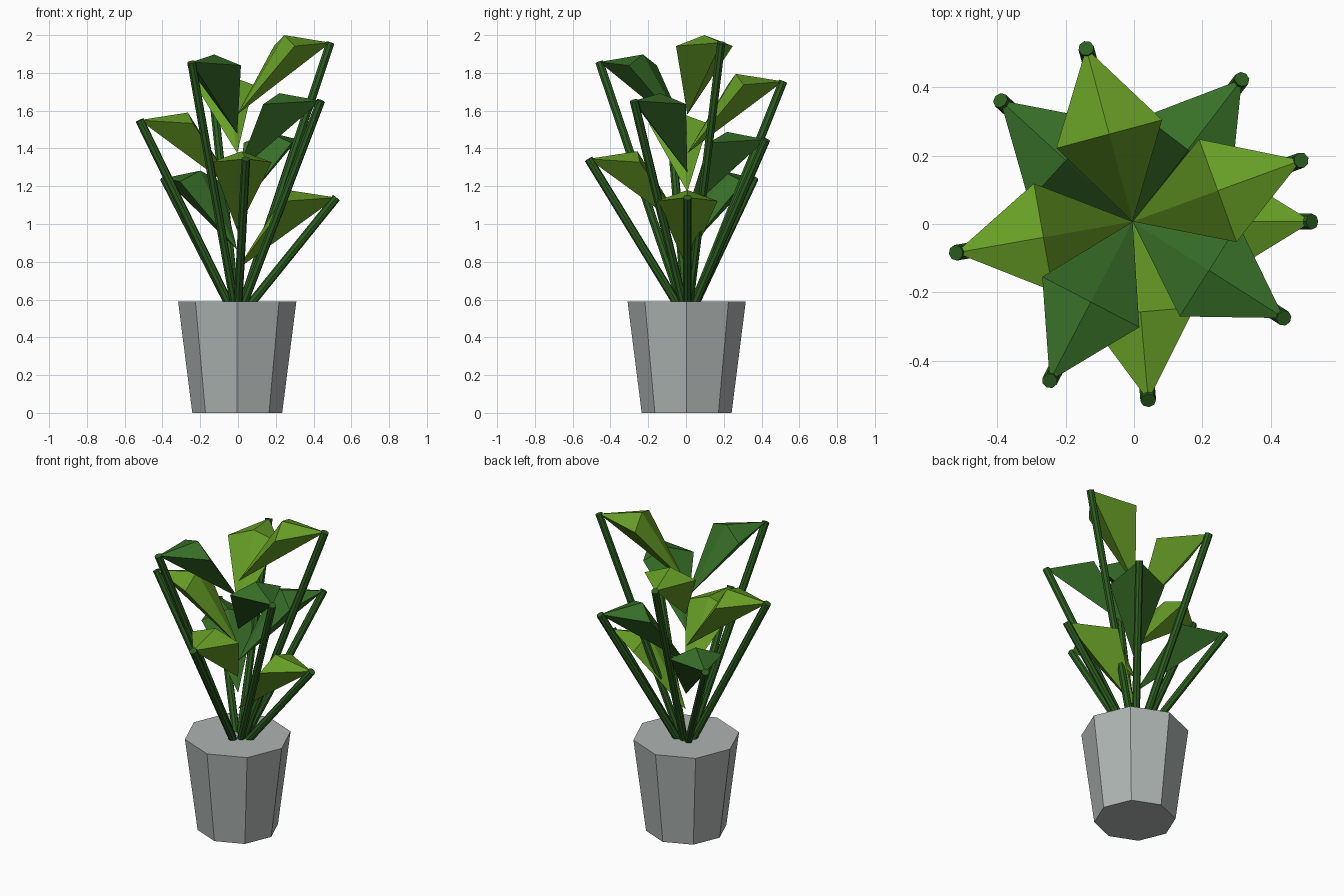
import bpy, bmesh, math
from mathutils import Vector

if "Cube" in bpy.data.objects:
    bpy.data.objects.remove(bpy.data.objects["Cube"])

CX, CY = -0.004, 0.007          # plant axis
POT_H = 0.59


def material(name, srgb):
    m = bpy.data.materials.new(name)
    lin = [((c / 255 + 0.055) / 1.055) ** 2.4 for c in srgb]
    m.diffuse_color = (*lin, 1)
    m.use_nodes = True
    m.node_tree.nodes["Principled BSDF"].inputs["Base Color"].default_value = m.diffuse_color
    return m


POT = material("pot_grey", (174, 181, 178))
STEM = material("stem_green", (44, 94, 32))
LIGHT = material("light_leaf_green", (104, 160, 38))
DARK = material("dark_leaf_green", (56, 112, 40))


def add_object(name, bm, mat):
    bmesh.ops.recalc_face_normals(bm, faces=bm.faces)
    me = bpy.data.meshes.new(name)
    bm.to_mesh(me)
    bm.free()
    me.materials.append(mat)
    ob = bpy.data.objects.new(name, me)
    bpy.context.collection.objects.link(ob)


def tube(name, a, b, r1, r2, sides, mat):
    """Capped straight tube from a to b."""
    a, b = Vector(a), Vector(b)
    d = b - a
    bm = bmesh.new()
    bmesh.ops.create_cone(bm, cap_ends=True, segments=sides,
                          radius1=r1, radius2=r2, depth=d.length)
    rot = d.to_track_quat('Z', 'Y')
    for v in bm.verts:
        v.co = rot @ v.co + (a + b) / 2
    add_object(name, bm, mat)


def leaf(name, angle, z, mat):
    """Folded leaf: inner point, tip, two sides, raised middle."""
    out = Vector((math.cos(angle), math.sin(angle), 0))
    side = Vector((-out.y, out.x, 0))

    def point(r, w, h):
        return bm.verts.new(Vector((CX, CY, z + h)) + out * r + side * w)

    bm = bmesh.new()
    base = point(0, 0, -0.38)
    tip = point(0.525, 0, 0)
    mid = point(0.265, 0, 0.04)
    for s in (1, -1):
        edge = point(0.265, 0.16 * s, -0.018)
        for tri in ((tip, mid, edge), (base, mid, edge), (tip, base, edge)):
            bm.faces.new(tri)
    add_object(name, bm, mat)


# Eight-sided flower pot
tube("pot", (CX, CY / 2, 0), (CX, CY / 2, POT_H), 0.238, 0.313, 8, POT)

# Nine stems and leaves climbing in a golden-angle spiral
for i in range(9):
    ang = math.radians(137.5 * i)
    z = 1.14 + 0.1025 * i
    tip = (CX + 0.525 * math.cos(ang), CY + 0.525 * math.sin(ang), z)
    tube(f"stem_{i + 1}", (CX, CY, 0.49), tip, 0.023, 0.023, 8, STEM)
    leaf(f"leaf_{i + 1}", ang, z, DARK if i % 2 else LIGHT)
